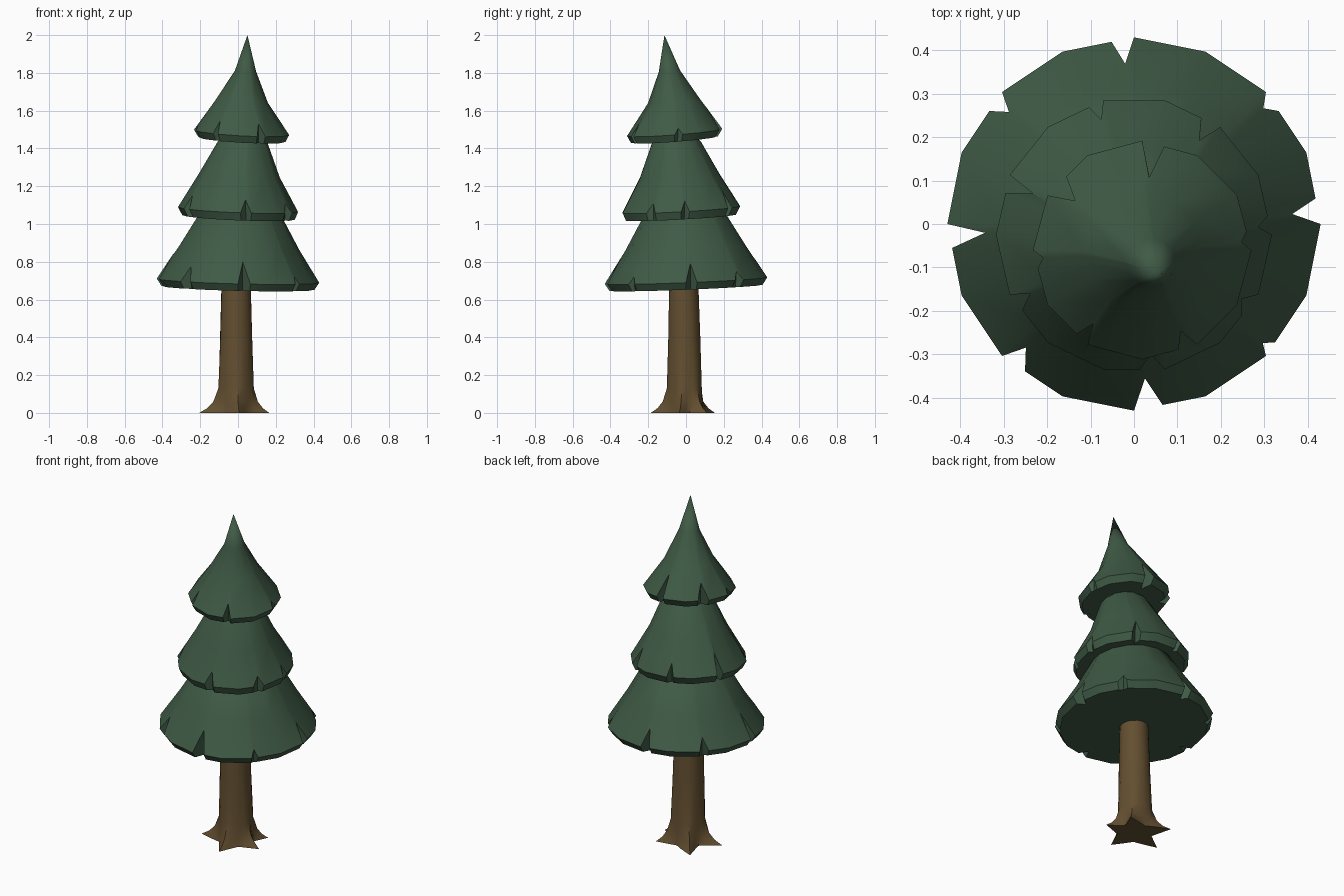
import bpy, bmesh, math

if "Cube" in bpy.data.objects:
    bpy.data.objects.remove(bpy.data.objects["Cube"])


def material(name, rgb):
    m = bpy.data.materials.new(name)
    m.diffuse_color = (*rgb, 1)
    m.use_nodes = True
    m.node_tree.nodes["Principled BSDF"].inputs["Base Color"].default_value = m.diffuse_color
    return m


GREEN = material("needle green", (0.050, 0.102, 0.060))
BROWN = material("bark brown", (0.125, 0.078, 0.030))


def loft(name, rings, mat, angle):
    """Skin a list of closed rings (a one-point ring is a pole)."""
    bm = bmesh.new()
    rows = [[bm.verts.new(p) for p in ring] for ring in rings]
    for a, b in zip(rows, rows[1:]):
        n = max(len(a), len(b))
        for i in range(n):
            j = (i + 1) % n
            if len(a) == 1:
                bm.faces.new((a[0], b[i], b[j]))
            elif len(b) == 1:
                bm.faces.new((a[i], b[0], a[j]))
            else:
                bm.faces.new((a[i], b[i], b[j], a[j]))
    bmesh.ops.recalc_face_normals(bm, faces=bm.faces)
    me = bpy.data.meshes.new(name)
    bm.to_mesh(me)
    bm.free()
    me.materials.append(mat)
    ob = bpy.data.objects.new(name, me)
    bpy.context.collection.objects.link(ob)
    bpy.ops.object.select_all(action='DESELECT')
    ob.select_set(True)
    bpy.context.view_layer.objects.active = ob
    bpy.ops.object.shade_smooth_by_angle(angle=math.radians(angle))
    return ob


def tier(name, sides, profile, notches, tilt):
    """Bough skirt. profile: (cx, cy, z, r) for underside, rim, then upwards.
    notches: (corner angle, other edge angle, remaining radius fraction)."""
    step = 360 / sides
    cols = {round(i * step, 2): 0 for i in range(sides)}
    for a, b, frac in notches:
        cols[b % 360] = 0
        cols[(a * 0.55 + b * 0.45) % 360] = frac
    cols = sorted(cols.items())
    low, rim, nxt = profile[:3]

    def point(ring, deg, r=None, z=None):
        cx, cy, zz, rr = ring
        if r is None:      # stay on the straight side of the polygon
            r = rr * math.cos(math.radians(step / 2)) / math.cos(math.radians(deg % step - step / 2))
        x, y = r * math.cos(math.radians(deg)), r * math.sin(math.radians(deg))
        return (cx + x, cy + y, (zz if z is None else z) + tilt[0] * x + tilt[1] * y)

    rings = [[(low[0], low[1], low[2])]]
    for k, ring in enumerate(profile):
        if ring[3] == 0:
            rings.append([ring[:3]])
            continue
        row = []
        for deg, frac in cols:
            r = z = None
            if frac and k == 0:
                r = min(low[3], rim[3] * frac) * 0.98
            elif frac and k == 1:   # notch tip lies up the slope
                r = rim[3] * frac
                t = (rim[3] - r) / (rim[3] - nxt[3])
                z = rim[2] + t * (nxt[2] - rim[2])
            row.append(point(ring, deg, r, z))
        rings.append(row)
    return loft(name, rings, GREEN, 32)


# Three stacked tiers of boughs
tier("lower_boughs", 16,
     [(0, 0, .662, .405), (0, 0, .70, .43), (.005, -.002, .87, .32),
      (.012, -.008, 1.04, .222), (.015, -.015, 1.16, 0)],
     [(0, 8, .85), (45, 38, .93), (90, 97, .86), (135, 142, .90),
      (180, 187.5, .80), (225, 233.5, .88), (270, 279, .83), (315, 320, .94)],
     (-.025, .04))
s = 360 / 14
tier("middle_boughs", 14,
     [(.003, -.027, 1.035, .298), (0, -.025, 1.077, .318), (.006, -.034, 1.255, .215),
      (.025, -.052, 1.43, .133), (.03, -.06, 1.56, 0)],
     [(0, 8, .90), (2 * s, 60, .83), (4 * s, 109.5, .87), (6 * s, 162, .79),
      (8 * s, 214, .865), (11 * s, 272.5, .875), (13 * s, 323.5, .91)],
     (-.04, .055))
tier("top_boughs", 12,
     [(.021, -.062, 1.447, .23), (.019, -.06, 1.485, .252), (.02, -.063, 1.65, .138),
      (.04, -.088, 1.81, .056), (.05, -.114, 2.0, 0)],
     [(0, 10, .91), (90, 78, .67), (150, 136, .76), (180, 190, .91),
      (240, 232, .81), (300, 290, .82)],
     (-.055, .075))

# Trunk flaring into five pointed roots
roots = [(42, .175), (128, .20), (193, .20), (275, .182), (350, .178)]
rings = [[(-.01, -.005, 0)]]
for z, r, spread in [(0, .092, 1), (.025, .092, .6), (.06, .091, .3), (.13, .090, .06),
                     (.40, .085, 0), (.70, .077, 0)]:
    row = []
    for i, (a, tip) in enumerate(roots):
        b, tip2 = roots[(i + 1) % 5]
        gap = (b - a) % 360
        for t, w, reach in [(0, 1, tip), (.25, .3, tip), (.5, .04, tip), (.75, .3, tip2)]:
            ang = math.radians(a + gap * t)
            rad = r + (reach - .092) * w * spread
            row.append((-.01 + rad * math.cos(ang), -.005 - .01 * z + rad * math.sin(ang), z))
    rings.append(row)
rings.append([(-.01, -.012, .70)])
loft("trunk", rings, BROWN, 45)
